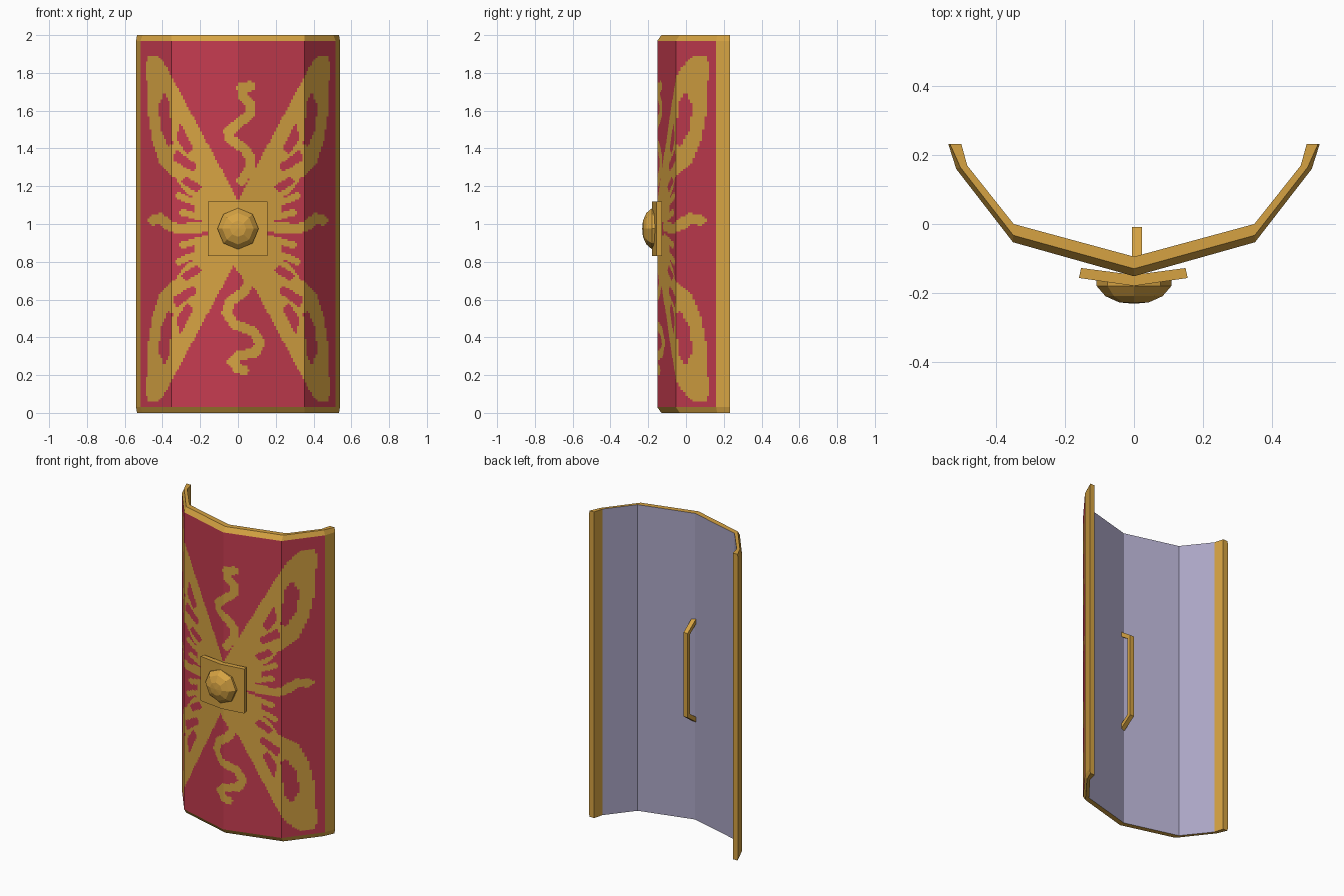
import bpy, bmesh, math
from mathutils import Vector

if "Cube" in bpy.data.objects:
    bpy.data.objects.remove(bpy.data.objects["Cube"])


def material(name, rgb):
    m = bpy.data.materials.new(name)
    m.diffuse_color = (*rgb, 1)
    m.use_nodes = True
    m.node_tree.nodes["Principled BSDF"].inputs["Base Color"].default_value = m.diffuse_color
    return m


GOLD = material("gold", (0.67, 0.365, 0.055))
RED = material("crimson", (0.56, 0.045, 0.08))
GREY = material("lavender grey", (0.40, 0.375, 0.55))
MID = 0.975  # height of the boss, the emblem mirrors about it


def add_object(name, bm, mats, recalc=True):
    if recalc:
        bmesh.ops.recalc_face_normals(bm, faces=bm.faces)
    me = bpy.data.meshes.new(name)
    bm.to_mesh(me)
    bm.free()
    for m in mats:
        me.materials.append(m)
    ob = bpy.data.objects.new(name, me)
    bpy.context.collection.objects.link(ob)
    return ob


def mirrored(half):
    """Half profile from the right end to the centre -> full profile, left to right."""
    return [(-x, y) for x, y in half] + half[-2::-1]


# Shield cross-section (x, y): front, front pulled in for the bevel, and back
FRONT = mirrored([(0.54, 0.232), (0.517, 0.16), (0.352, -0.053), (0, -0.152)])
BEVEL = mirrored([(0.535, 0.232), (0.505, 0.165), (0.351, -0.033), (0, -0.13)])
BACK = mirrored([(0.502, 0.232), (0.485, 0.17), (0.35, 0.0), (0, -0.095)])
Z0, Z1 = 0.03, 1.97

# Body: bevelled gold rim and grey back
bm = bmesh.new()


def row(profile, z):
    return [bm.verts.new((x, y, z)) for x, y in profile]


rows = [row(BACK, 0), row(BEVEL, 0), row(FRONT, Z0), row(FRONT, Z1), row(BEVEL, 2), row(BACK, 2)]
for r in range(6):
    a, b = rows[r], rows[(r + 1) % 6]
    for i in range(6):
        if r == 2 and 0 < i < 5:
            continue  # filled by the painted front panel
        f = bm.faces.new((a[i], a[i + 1], b[i + 1], b[i]))
        f.material_index = 1 if r == 5 and 0 < i < 5 else 0
for i in (0, -1):
    bm.faces.new([r[i] for r in rows])
add_object("shield_body", bm, [GOLD, GREY])

# Emblem shapes; wing coordinates are (|x|, z above the middle line)
WING = [(0.40, 1.87), (0.43, 1.89), (0.475, 1.89), (0.485, 1.85), (0.48, 1.62), (0.455, 1.44),
        (0.41, 1.31), (0.33, 1.24), (0.28, 1.17), (0.22, 1.13), (0.24, 1.03), (0.0, 1.0),
        (0.0, 1.12), (0.045, 1.21)]
HOLES = [
    [(0.36, 1.64), (0.39, 1.70), (0.42, 1.63), (0.41, 1.50), (0.37, 1.41), (0.345, 1.42), (0.355, 1.52)],
    [(0.305, 1.54), (0.325, 1.45), (0.27, 1.37), (0.235, 1.40)],
    [(0.33, 1.395), (0.345, 1.34), (0.24, 1.275), (0.215, 1.31)],
    [(0.28, 1.255), (0.30, 1.22), (0.22, 1.165), (0.19, 1.20)],
]
SIDE_CURL = [(0.45, 1.02), (0.41, 1.03), (0.37, 0.995), (0.32, 0.975), (0.14, 0.985)]
RAYS = [[(0.14, 1.02), (0.29, 1.06)], [(0.16, 1.08), (0.31, 1.15)]]
UPPER_SNAKE = [(0.065, 1.73), (0.02, 1.725), (0.025, 1.68), (0.065, 1.63), (0.06, 1.58), (0.0, 1.53),
               (-0.05, 1.49), (-0.04, 1.45), (0.03, 1.40), (0.07, 1.35), (0.06, 1.29), (0.02, 1.23)]
LOWER_SNAKE = [(-0.01, 0.80), (0.04, 0.74), (0.06, 0.69), (0.03, 0.64), (-0.04, 0.59), (-0.06, 0.53),
               (-0.02, 0.47), (0.08, 0.43), (0.12, 0.37), (0.09, 0.32), (0.0, 0.30), (-0.03, 0.27),
               (0.0, 0.235), (0.03, 0.225)]


def inside(p, poly):
    hit = False
    for (x1, z1), (x2, z2) in zip(poly, poly[1:] + poly[:1]):
        if (z1 > p[1]) != (z2 > p[1]) and p[0] < x1 + (p[1] - z1) * (x2 - x1) / (z2 - z1):
            hit = not hit
    return hit


def near(p, path, radius):
    for (x1, z1), (x2, z2) in zip(path, path[1:]):
        dx, dz = x2 - x1, z2 - z1
        t = max(0, min(1, ((p[0] - x1) * dx + (p[1] - z1) * dz) / (dx * dx + dz * dz)))
        if math.hypot(p[0] - x1 - t * dx, p[1] - z1 - t * dz) < radius:
            return True
    return False


def is_gold(x, z):
    p = (abs(x), z)
    q = (abs(x), MID + abs(z - MID))  # mirrored into the upper right wing
    if near((x, z), UPPER_SNAKE, 0.026) or near((x, z), LOWER_SNAKE, 0.026):
        return True
    if near(p, SIDE_CURL, 0.027) or any(near(q, r, 0.018) for r in RAYS):
        return True
    return inside(q, WING) and not any(inside(q, h) for h in HOLES)


# Front panel: fine grid, each cell painted gold or red
bm = bmesh.new()
cols = []
for (xa, ya), (xb, yb) in zip(FRONT[1:5], FRONT[2:6]):
    n = round((xb - xa) / 0.01)
    cols += [(xa + (xb - xa) * k / n, ya + (yb - ya) * k / n) for k in range(n)]
cols.append(FRONT[5])
NZ = 194
grid = [[bm.verts.new((x, y, Z0 + (Z1 - Z0) * k / NZ)) for k in range(NZ + 1)] for x, y in cols]
for a, b in zip(grid, grid[1:]):
    for k in range(NZ):
        f = bm.faces.new((a[k], b[k], b[k + 1], a[k + 1]))
        c = f.calc_center_median()
        f.material_index = 0 if is_gold(c.x, c.z) else 1
add_object("front_panel", bm, [GOLD, RED], recalc=False)

# Boss plate: bent square plate
bm = bmesh.new()
outline = [(-0.16, -0.157), (0, -0.18), (0.156, -0.157), (0.15, -0.128), (0, -0.148), (-0.154, -0.128)]
face = bm.faces.new([bm.verts.new((x, y, 0.83)) for x, y in outline])
ext = bmesh.ops.extrude_face_region(bm, geom=[face])
bmesh.ops.translate(bm, vec=(0, 0, 0.29), verts=[v for v in ext["geom"] if isinstance(v, bmesh.types.BMVert)])
add_object("boss_plate", bm, [GOLD])

# Boss: eight-sided low-poly dome
bm = bmesh.new()
rings = [[bm.verts.new((r * math.cos(k * math.pi / 4), y, MID + r * math.sin(k * math.pi / 4)))
          for k in range(8)] for r, y in ((0.109, -0.15), (0.109, -0.18), (0.083, -0.21), (0.043, -0.228))]
for a, b in zip(rings, rings[1:]):
    for k in range(8):
        bm.faces.new((a[k], a[(k + 1) % 8], b[(k + 1) % 8], b[k]))
tip = bm.verts.new((0, -0.232, MID))
for k in range(8):
    bm.faces.new((rings[-1][k], rings[-1][(k + 1) % 8], tip))
bm.faces.new(rings[0])
add_object("boss", bm, [GOLD])

# Handle: square bar with slanted ends reaching into the back
bm = bmesh.new()
side = [(-0.10, 0.34), (-0.008, 0.275), (-0.008, -0.275), (-0.10, -0.34),
        (-0.10, -0.308), (-0.034, -0.262), (-0.034, 0.262), (-0.10, 0.308)]
left, right = [[bm.verts.new((x, y, MID + z)) for y, z in side] for x in (-0.006, 0.023)]
for i in range(8):
    j = (i + 1) % 8
    bm.faces.new((left[i], left[j], right[j], right[i]))
for s in (left, right):
    for i in range(3):
        bm.faces.new((s[i], s[i + 1], s[6 - i], s[7 - i]))
add_object("handle", bm, [GOLD])
